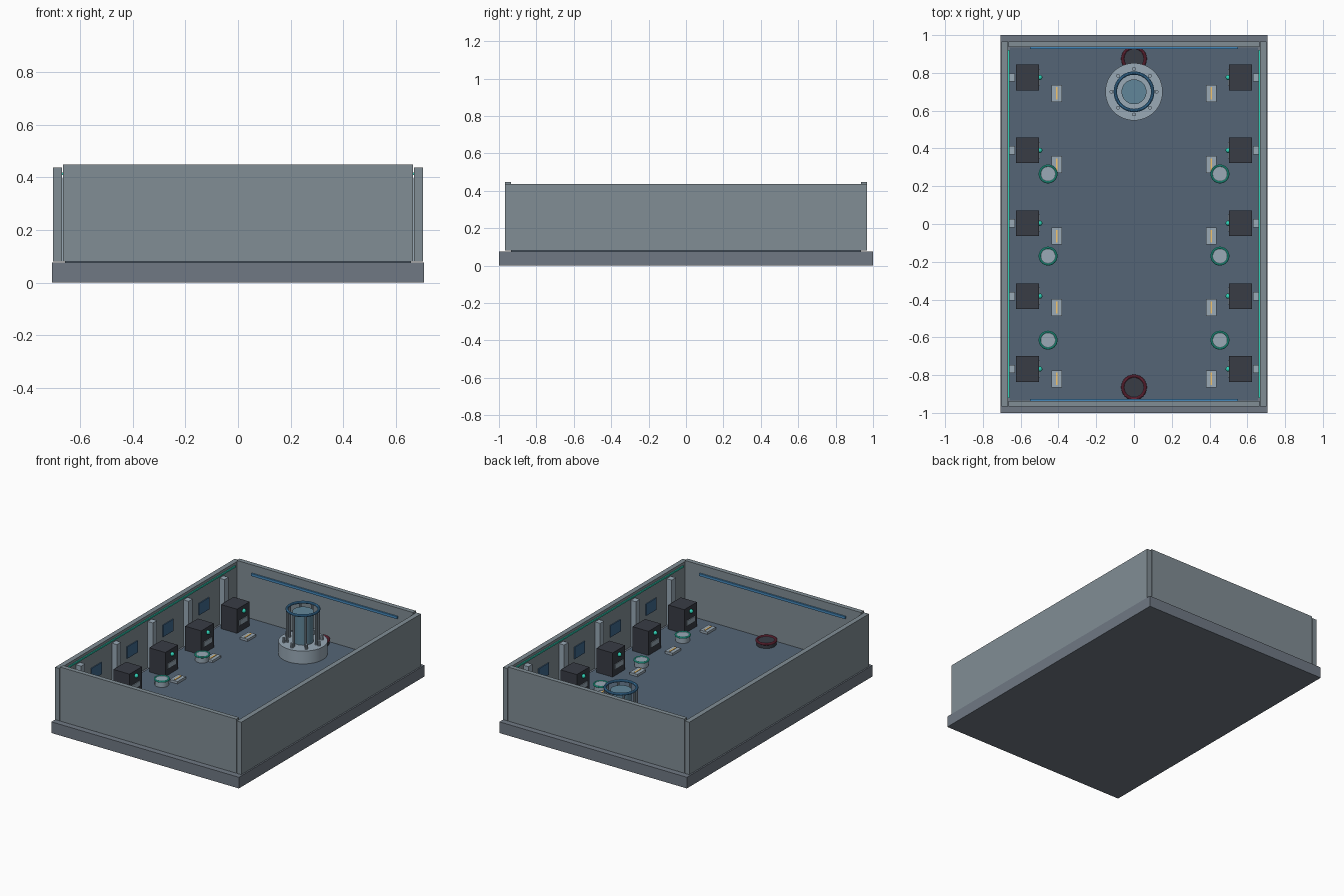
import bpy, math
from math import cos, sin, pi

if "Cube" in bpy.data.objects:
    bpy.data.objects.remove(bpy.data.objects["Cube"])


def mat(name, r, g, b):
    m = bpy.data.materials.new(name)
    m.diffuse_color = (r, g, b, 1)
    m.use_nodes = True
    m.node_tree.nodes["Principled BSDF"].inputs["Base Color"].default_value = m.diffuse_color
    return m


SLAB = mat("slab_grey", 0.16, 0.19, 0.23)
FLOOR = mat("floor_blue", 0.09, 0.13, 0.18)
WALL = mat("wall_grey", 0.22, 0.27, 0.30)
METAL = mat("metal", 0.32, 0.40, 0.47)
DARK = mat("dark", 0.04, 0.045, 0.06)
BLUE = mat("blue", 0.06, 0.25, 0.50)
SCREEN = mat("screen", 0.05, 0.14, 0.27)
TEAL = mat("teal", 0.03, 0.65, 0.48)
RED = mat("red", 0.28, 0.04, 0.08)
AMBER = mat("amber", 0.90, 0.55, 0.15)
GLASS = mat("core_glass", 0.12, 0.24, 0.32)


def finish(name, m, smooth=False):
    o = bpy.context.object
    o.name = name
    o.data.materials.append(m)
    if smooth:
        bpy.ops.object.shade_smooth_by_angle()
    return o


def box(name, x, y, z, m):
    """Box from (min, max) pairs on each axis."""
    x, y, z = sorted(x), sorted(y), sorted(z)
    bpy.ops.mesh.primitive_cube_add(size=1, location=[sum(a) / 2 for a in (x, y, z)])
    bpy.context.object.scale = [a[1] - a[0] for a in (x, y, z)]
    bpy.ops.object.transform_apply(location=False, rotation=False)
    return finish(name, m)


def cyl(name, x, y, z0, z1, r, m, n=32):
    bpy.ops.mesh.primitive_cylinder_add(vertices=n, radius=r, depth=z1 - z0,
                                        location=(x, y, (z0 + z1) / 2))
    return finish(name, m, n > 8)


def ring(name, x, y, z, r, t, m):
    bpy.ops.mesh.primitive_torus_add(major_radius=r, minor_radius=t, major_segments=40,
                                     minor_segments=10, location=(x, y, z))
    return finish(name, m, True)


# foundation and inner floor
box("base_slab", (-0.707, 0.707), (-1, 1), (0, 0.076), SLAB)
box("floor_panel", (-0.656, 0.656), (-0.935, 0.935), (0.076, 0.081), FLOOR)

# end walls with inner rails
for s, tag in ((-1, "front"), (1, "back")):
    box(tag + "_wall", (-0.664, 0.664), (s * 0.936, s * 0.967), (0.08, 0.448), WALL)
    box(tag + "_rail", (-0.55, 0.55), (s * 0.926, s * 0.937), (0.376, 0.393), BLUE)

# long sides: wall, light strip, posts, cabinets, screens, floor fittings
for s, tag in ((-1, "left"), (1, "right")):
    box(tag + "_wall", (s * 0.668, s * 0.702), (-0.967, 0.967), (0.08, 0.437), WALL)
    box(tag + "_light_strip", (s * 0.660, s * 0.669), (-0.92, 0.92), (0.408, 0.418), TEAL)
    for i in range(5):
        y = -0.768 + 0.386 * i
        box(tag + "_post", (s * 0.63, s * 0.668), (y - 0.022, y + 0.022), (0.08, 0.395), METAL)
        box(tag + "_cabinet", (s * 0.503, s * 0.624), (y - 0.068, y + 0.068), (0.08, 0.245), DARK)
        box(tag + "_cabinet_plate", (s * 0.498, s * 0.505), (y - 0.045, y + 0.045),
            (0.125, 0.16), METAL)
        bpy.ops.mesh.primitive_uv_sphere_add(segments=16, ring_count=8, radius=0.014,
                                             location=(s * 0.499, y, 0.21))
        finish(tag + "_cabinet_lamp", TEAL, True)
        # floor plate with amber line
        py = -0.82 + 0.378 * i
        box(tag + "_floor_plate", (s * 0.38, s * 0.438), (py - 0.045, py + 0.045),
            (0.08, 0.097), METAL)
        box(tag + "_floor_plate_line", (s * 0.404, s * 0.414), (py - 0.033, py + 0.033),
            (0.096, 0.1), AMBER)
    for i in range(4):
        y = -0.575 + 0.386 * i
        box(tag + "_screen", (s * 0.662, s * 0.669), (y - 0.055, y + 0.055), (0.23, 0.31), SCREEN)
    for y in (0.265, -0.17, -0.615):
        cyl(tag + "_pad", s * 0.455, y, 0.08, 0.122, 0.044, METAL)
        ring(tag + "_pad_ring", s * 0.455, y, 0.12, 0.044, 0.006, TEAL)

# red-rimmed ports on the floor at both ends
for y in (-0.865, 0.875):
    cyl("port", 0, y, 0.08, 0.11, 0.062, DARK)
    ring("port_rim", 0, y, 0.11, 0.06, 0.008, RED)

# central reactor column
CY = 0.70
cyl("reactor_base", 0, CY, 0.08, 0.168, 0.152, METAL, 48)
cyl("reactor_core", 0, CY, 0.168, 0.37, 0.066, GLASS)
ring("reactor_top_ring", 0, CY, 0.385, 0.099, 0.009, BLUE)
for i in range(8):
    a = i * pi / 4
    c, s = cos(a), sin(a)
    cyl("reactor_bolt", 0.12 * c, CY + 0.12 * s, 0.168, 0.20, 0.010, METAL, 8)
    cyl("reactor_rod", 0.099 * c, CY + 0.099 * s, 0.168, 0.385, 0.008, METAL, 8)
